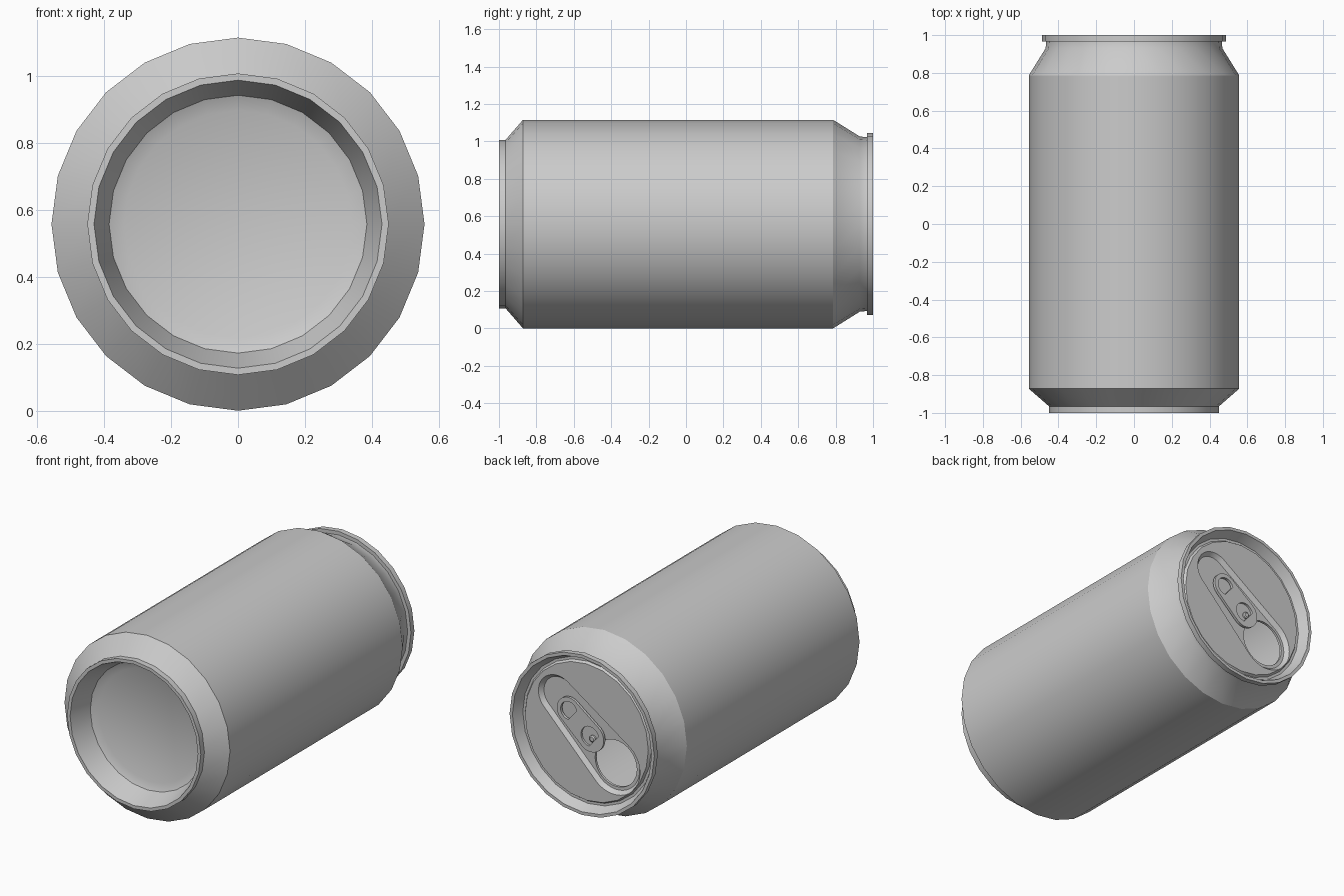
import bpy, bmesh
from math import sin, cos, pi, radians
from mathutils import Vector

if "Cube" in bpy.data.objects:
    bpy.data.objects.remove(bpy.data.objects["Cube"], do_unlink=True)

SIDES = 24
MID_Z = 0.558                      # height of the can axis
TILT = radians(40)                 # turn of the lid's long direction

metal = bpy.data.materials.new("grey_metal")
metal.use_nodes = True
COLOUR = (0.6, 0.6, 0.6, 1)
metal.diffuse_color = COLOUR
metal.node_tree.nodes["Principled BSDF"].inputs["Base Color"].default_value = COLOUR


def finish(name, bm, angle=30):
    bmesh.ops.recalc_face_normals(bm, faces=bm.faces)
    mesh = bpy.data.meshes.new(name)
    bm.to_mesh(mesh)
    bm.free()
    mesh.materials.append(metal)
    obj = bpy.data.objects.new(name, mesh)
    bpy.context.collection.objects.link(obj)
    bpy.ops.object.select_all(action="DESELECT")
    obj.select_set(True)
    bpy.context.view_layer.objects.active = obj
    bpy.ops.object.shade_smooth_by_angle(angle=radians(angle))
    return obj


def loft(name, loops, cap_start=False, cap_end=False):
    """Skin closed loops of equal length, one after the other."""
    bm = bmesh.new()
    rings = [[bm.verts.new(p) for p in loop] for loop in loops]
    for a, b in zip(rings, rings[1:]):
        for i in range(len(a)):
            j = (i + 1) % len(a)
            bm.faces.new((a[i], a[j], b[j], b[i]))
    if cap_start:
        bm.faces.new(rings[0])
    if cap_end:
        bm.faces.new(rings[-1])
    return finish(name, bm)


def ring(y, r, n=SIDES):
    """Circle around the can axis; with n above SIDES it follows the same polygon."""
    step = 2 * pi / SIDES
    pts = []
    for i in range(n):
        t = 2 * pi * i / n
        k = r * cos(step / 2) / cos(t % step - step / 2)
        pts.append((k * cos(t), y, MID_Z + k * sin(t)))
    return pts


def on_lid(s, t, y):
    return (s * cos(TILT) - t * sin(TILT), y, MID_Z + s * sin(TILT) + t * cos(TILT))


def drop(y, s1, r1, s2, r2, n=96):
    """Teardrop outline around two circles on the lid's long line."""
    k = (r2 - r1) / (s1 - s2)
    pts = []
    for i in range(n):
        a = 2 * pi * i / n - TILT
        s, r = (s1, r1) if cos(a) > k else (s2, r2)
        pts.append(on_lid(s + r * cos(a), r * sin(a), y))
    return pts


def disc(y, s, r, n=96):
    return drop(y, s, r, s - 1e-4, r, n)


# Body: domed base, foot, wall, neck, rolled rim and countersink
profile = [(-0.85, 0.34), (-0.87, 0.385), (-1, 0.43), (-1, 0.45), (-0.965, 0.45),
           (-0.872, 0.557), (0.787, 0.557), (0.93, 0.468), (0.967, 0.465),
           (0.967, 0.487), (1, 0.487), (1, 0.468), (0.94, 0.44), (0.94, 0.425),
           (0.955, 0.415)]
loft("can_body", [ring(y, r) for y, r in profile], cap_start=True)

# Lid panel with sunken teardrop and an open mouth
PANEL, FLOOR = 0.955, 0.93
loft("lid_panel", [
    ring(PANEL, 0.415, 96),
    drop(PANEL, 0.26, 0.125, -0.24, 0.175),
    drop(FLOOR, 0.26, 0.105, -0.24, 0.155),
    disc(FLOOR, -0.235, 0.14),
    disc(FLOOR - 0.015, -0.235, 0.14)])


# Pull tab: flat plate with a finger hole and a rivet hole
def half_moon(s, r, n=20):
    """Round hole with its lower side cut straight."""
    return [on_lid(s + max(r * cos(2 * pi * i / n), -0.6 * r), r * sin(2 * pi * i / n), 0)
            for i in range(n)]


curve = bpy.data.curves.new("pull_tab", "CURVE")
curve.dimensions = "2D"
curve.fill_mode = "BOTH"
curve.extrude = 0.008
for outline in (drop(0, 0.155, 0.08, -0.035, 0.09, 40), half_moon(0.155, 0.055),
                half_moon(-0.03, 0.06)):
    spline = curve.splines.new("POLY")
    spline.points.add(len(outline) - 1)
    spline.use_cyclic_u = True
    for point, (x, y, z) in zip(spline.points, outline):
        point.co = (x, z, 0, 1)
curve.materials.append(metal)
tab = bpy.data.objects.new("pull_tab", curve)
bpy.context.collection.objects.link(tab)
tab.rotation_euler.x = pi / 2
tab.location.y = 0.95
bpy.ops.object.select_all(action="DESELECT")
tab.select_set(True)
bpy.context.view_layer.objects.active = tab
bpy.ops.object.convert(target="MESH")

# Rivet and its base plate
loft("rivet_plate", [disc(0.931, -0.03, 0.065, 24), disc(0.945, -0.03, 0.065, 24)], True, True)
loft("rivet", [disc(0.94, -0.05, 0.02, 16), disc(0.955, -0.05, 0.02, 16),
               disc(0.96, -0.05, 0.013, 16)], True, True)
